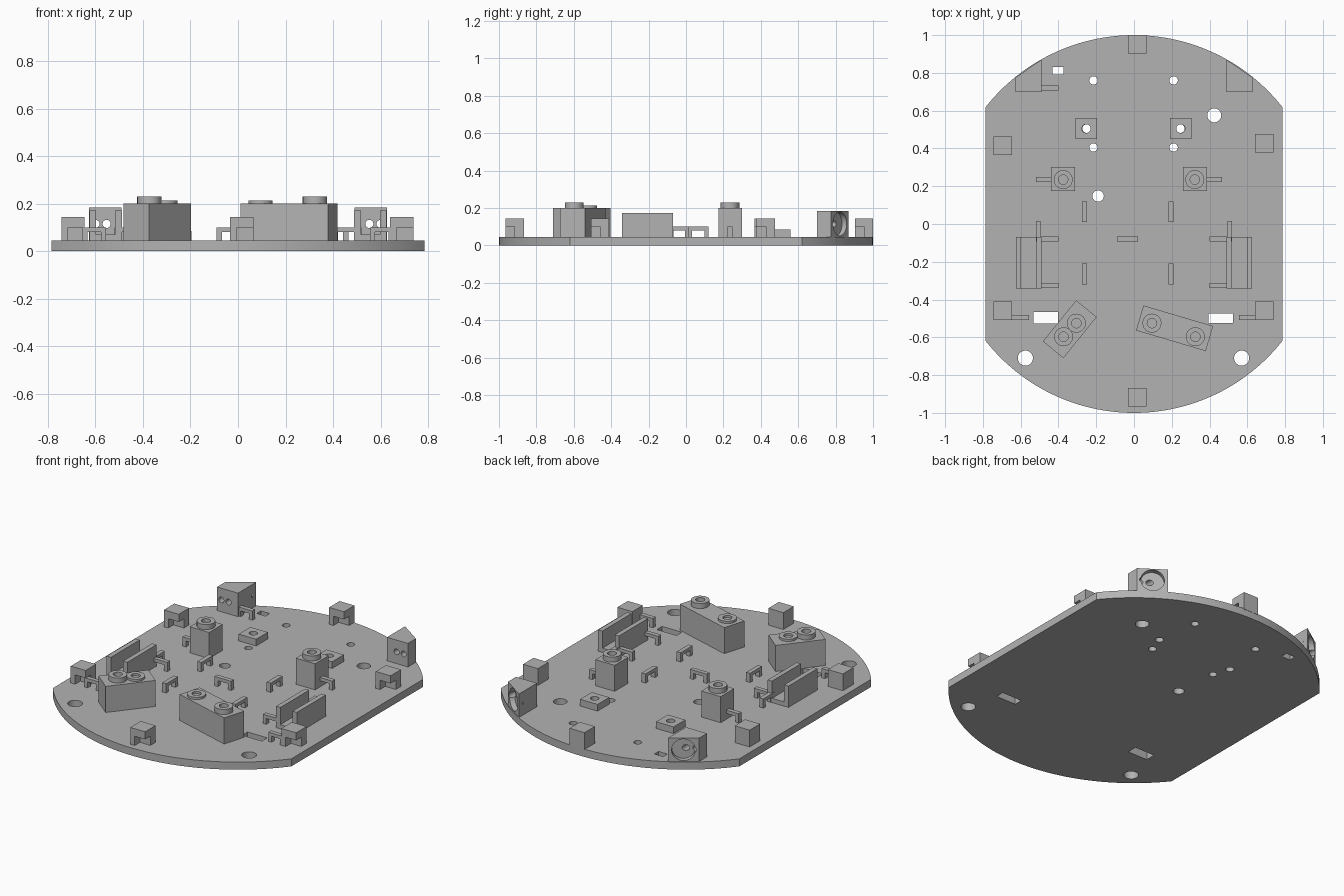
import bpy, bmesh, math
from mathutils import Matrix, Vector

cube = bpy.data.objects.get("Cube")
if cube:
    bpy.data.objects.remove(cube, do_unlink=True)

grey = bpy.data.materials.new("plain_grey")
grey.use_nodes = True
grey.diffuse_color = (0.45, 0.45, 0.45, 1)
grey.node_tree.nodes["Principled BSDF"].inputs["Base Color"].default_value = (0.45, 0.45, 0.45, 1)

DECK = 0.045   # top of the base plate
FOOT = 0.04    # parts sink slightly into the plate
TOP = 0.2      # top of the tall housings


def prism(name, points, low, high, matrix=Matrix()):
    """Extrude a flat outline from low to high, then place it."""
    bm = bmesh.new()
    face = bm.faces.new([bm.verts.new((x, y, low)) for x, y in points])
    new = bmesh.ops.extrude_face_region(bm, geom=[face])["geom"]
    verts = [v for v in new if isinstance(v, bmesh.types.BMVert)]
    bmesh.ops.translate(bm, verts=verts, vec=(0, 0, high - low))
    bmesh.ops.transform(bm, matrix=matrix, verts=bm.verts)
    bmesh.ops.recalc_face_normals(bm, faces=bm.faces)
    mesh = bpy.data.meshes.new(name)
    bm.to_mesh(mesh)
    bm.free()
    mesh.materials.append(grey)
    obj = bpy.data.objects.new(name, mesh)
    bpy.context.collection.objects.link(obj)
    return obj


def box(name, x, y, sx, sy, low, high, angle=0):
    outline = [(-sx / 2, -sy / 2), (sx / 2, -sy / 2), (sx / 2, sy / 2), (-sx / 2, sy / 2)]
    place = Matrix.Translation((x, y, 0)) @ Matrix.Rotation(math.radians(angle), 4, "Z")
    return prism(name, outline, low, high, place)


def disc(name, x, y, r, low, high, matrix=Matrix(), n=40):
    outline = [(x + r * math.cos(i * math.tau / n), y + r * math.sin(i * math.tau / n))
               for i in range(n)]
    return prism(name, outline, low, high, matrix)


def cut(obj, *cutters):
    for cutter in cutters:
        mod = obj.modifiers.new("cut", "BOOLEAN")
        mod.operation = "DIFFERENCE"
        mod.solver = "EXACT"
        mod.object = cutter
        bpy.context.view_layer.objects.active = obj
        bpy.ops.object.modifier_apply(modifier=mod.name)
        bpy.data.objects.remove(cutter, do_unlink=True)


def smooth(obj):
    bpy.ops.object.select_all(action="DESELECT")
    obj.select_set(True)
    bpy.context.view_layer.objects.active = obj
    bpy.ops.object.shade_smooth_by_angle(angle=math.radians(30))


# Base plate: a disc with two flat sides
edge = math.acos(0.785)
outline = []
for start in (edge, math.pi + edge):
    for i in range(65):
        a = start + (math.pi - 2 * edge) * i / 64
        outline.append((math.cos(a), math.sin(a)))
plate = prism("base_plate", outline, 0, DECK)

# Round and square openings through the plate
round_holes = [(-0.575, -0.71, 0.04), (0.57, -0.71, 0.04), (0.425, 0.575, 0.037),
               (-0.19, 0.148, 0.03), (-0.25, 0.505, 0.023), (0.245, 0.505, 0.023)]
round_holes += [(x, y, 0.022) for x in (-0.215, 0.21) for y in (0.76, 0.405)]
for x, y, r in round_holes:
    cut(plate, disc("cutter", x, y, r, -0.1, 0.2))
for x, y, sx, sy in ((-0.467, -0.497, 0.13, 0.06), (0.46, -0.5, 0.13, 0.05),
                     (-0.403, 0.812, 0.058, 0.04)):
    cut(plate, box("cutter", x, y, sx, sy, -0.1, 0.2))
smooth(plate)

# Low drilled pads
for x in (-0.253, 0.247):
    pad = box("drilled_pad", x, 0.505, 0.115, 0.11, DECK, 0.085)
    cut(pad, disc("cutter", x, 0.505, 0.023, 0, 0.2))
    smooth(pad)

# Edge blocks, each notched at one lower corner
for x, y in ((0.016, -0.916), (0.016, 0.952), (-0.695, 0.415), (0.69, 0.427),
             (-0.695, -0.46), (0.69, -0.46)):
    block = box("edge_block", x, y, 0.098, 0.098, FOOT, 0.145)
    cut(block, box("cutter", x + 0.03, y - 0.05, 0.1, 0.1, 0.03, 0.1))


# Wire staples: a thin bar on two legs
def staple(x, y, length, along_y=False):
    h, leg, bar = length / 2, 0.022, 0.08
    profile = [(-h, FOOT), (-h, 0.1), (h, 0.1), (h, FOOT),
               (h - leg, FOOT), (h - leg, bar), (leg - h, bar), (leg - h, FOOT)]
    turn = Matrix.Rotation(math.pi / 2 if along_y else 0, 4, "Z")
    upright = Matrix.Rotation(math.pi / 2, 4, "X")
    prism("staple", profile, -0.013, 0.013, Matrix.Translation((x, y, 0)) @ turn @ upright)


staple(-0.035, -0.08, 0.11)
staple(-0.45, 0.72, 0.1)
staple(-0.465, 0.235, 0.11)
staple(0.41, 0.235, 0.11)
for side in (-1, 1):
    staple(side * 0.455, -0.08, 0.11)
    staple(side * 0.455, -0.325, 0.11)
    staple(side * 0.605, -0.495, 0.1)
    staple(side * 0.507, -0.038, 0.11, True)
for x in (-0.262, 0.195):
    for y in (0.065, -0.265):
        staple(x, y, 0.11, True)

# Side channels: two walls joined by a floor
for side in (-1, 1):
    for x in (0.503, 0.612):
        box("channel_wall", side * x, -0.205, 0.028, 0.272, FOOT, 0.172)
    box("channel_floor", side * 0.557, -0.205, 0.09, 0.272, FOOT, 0.07)


# Tall housings with open rings on top
def ring(x, y, high):
    tube = disc("top_ring", x, y, 0.05, TOP, high)
    cut(tube, disc("cutter", x, y, 0.025, TOP - 0.05, high + 0.05))
    smooth(tube)


for x in (-0.375, 0.322):
    box("pillar", x, 0.237, 0.127, 0.127, FOOT, TOP)
    ring(x, 0.235, 0.23)
box("twin_housing", -0.34, -0.557, 0.28, 0.14, FOOT, TOP, 51)
box("long_housing", 0.215, -0.552, 0.385, 0.138, FOOT, TOP, -16.5)
for x, y, high in ((-0.373, -0.597, 0.23), (-0.305, -0.525, 0.213),
                   (0.325, -0.597, 0.23), (0.095, -0.525, 0.213)):
    ring(x, y, high)

# Rear corner sensors: slanted face with a round recess and two bores
for side in (-1, 1):
    corner = [(side * 0.49, 0.7), (side * 0.628, 0.7), (side * 0.628, 0.775), (side * 0.49, 0.87)]
    sensor = prism("corner_sensor", corner, FOOT, 0.185)
    normal = Vector((side * 0.095, 0.138, 0)).normalized()
    aim = (Matrix.Translation((side * 0.559, 0.8225, 0.115))
           @ normal.to_track_quat("Z", "Y").to_matrix().to_4x4())
    cut(sensor, disc("cutter", 0, 0, 0.064, -0.03, 0.1, aim))
    for x in (0.553, 0.6):
        bore = Matrix.Translation((side * x, 0.8, 0.115)) @ Matrix.Rotation(math.pi / 2, 4, "X")
        cut(sensor, disc("cutter", 0, 0, 0.017, -0.2, 0.2, bore, 24))
    smooth(sensor)
